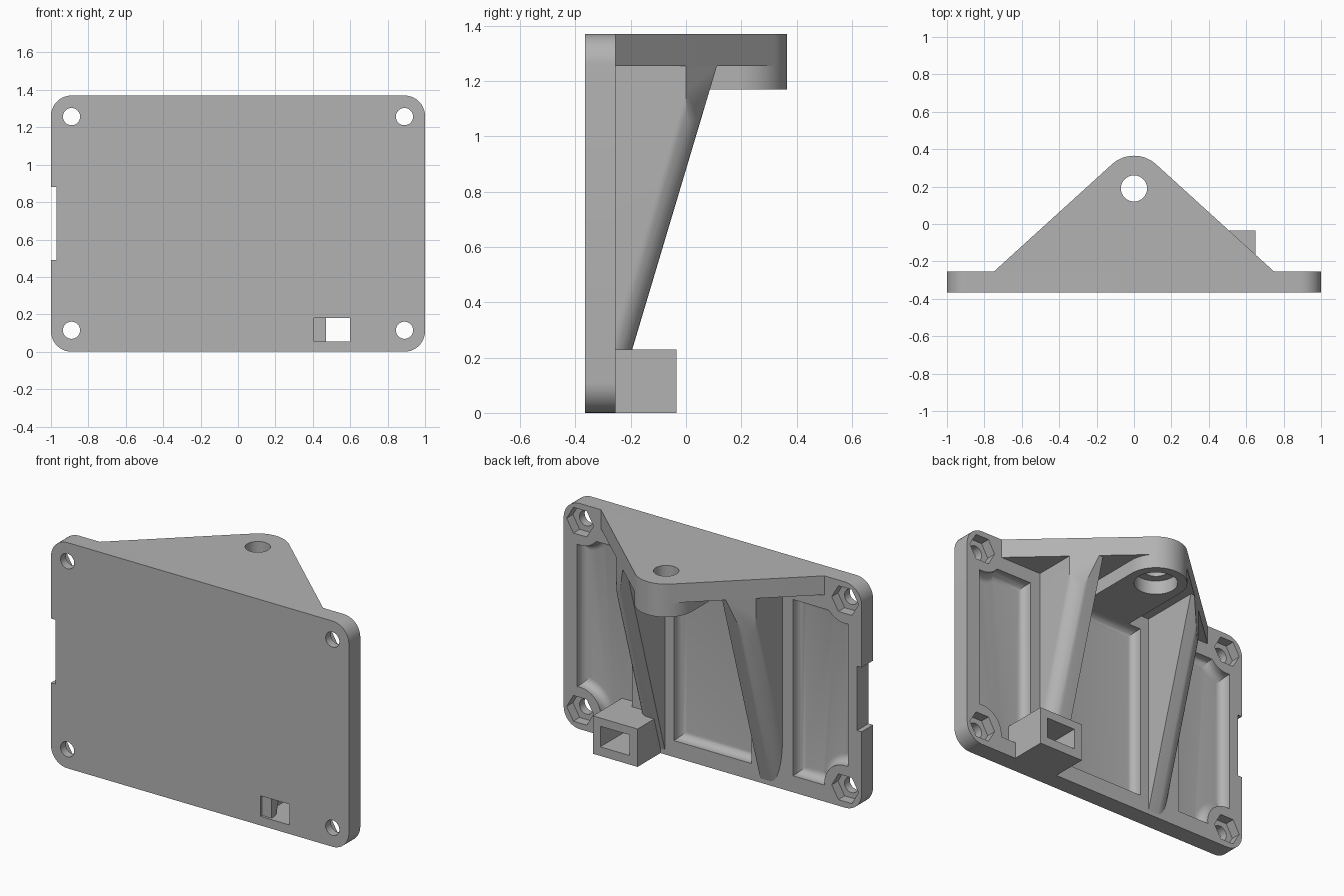
import bpy, bmesh, math
from mathutils import Vector

cube = bpy.data.objects.get("Cube")
if cube:
    bpy.data.objects.remove(cube, do_unlink=True)

grey = bpy.data.materials.new("plain grey")
grey.use_nodes = True
GREY = (0.45, 0.45, 0.45, 1)
grey.diffuse_color = GREY
grey.node_tree.nodes["Principled BSDF"].inputs["Base Color"].default_value = GREY

FRONT, BACK, TOP = -0.365, -0.255, 1.37
SHELF_Z, BOSS_Z = 1.255, 1.17
HOLE_X, HOLE_LOW, HOLE_HIGH = 0.89, 0.115, 1.257
BOSS_Y, BOSS_R = 0.19, 0.175
parts = []


def arc(cx, cy, r, a0, a1, n=10):
    """Points on an arc, angles in degrees."""
    angles = [math.radians(a0 + (a1 - a0) * i / n) for i in range(n + 1)]
    return [(cx + r * math.cos(a), cy + r * math.sin(a)) for a in angles]


def circle(cx, cy, r, n=40):
    return arc(cx, cy, r, 0, 360, n)[:-1]


def rect(x0, x1, y0, y1):
    return [(x0, y0), (x1, y0), (x1, y1), (x0, y1)]


def prism(name, pts, axis, lo, hi, bevel=0, pick=None):
    """Extrude an outline along an axis; bevel the edges chosen by pick."""
    place = {"x": lambda p, t: (t, p[0], p[1]),
             "y": lambda p, t: (p[0], t, p[1]),
             "z": lambda p, t: (p[0], p[1], t)}[axis]
    bm = bmesh.new()
    ends = [[bm.verts.new(place(p, t)) for p in pts] for t in (lo, hi)]
    for ring in ends:
        bm.faces.new(ring)
    n = len(pts)
    for i in range(n):
        j = (i + 1) % n
        bm.faces.new((ends[0][i], ends[0][j], ends[1][j], ends[1][i]))
    bmesh.ops.recalc_face_normals(bm, faces=bm.faces)
    if bevel:
        edges = [e for e in bm.edges if pick(e)]
        bmesh.ops.bevel(bm, geom=edges, offset=bevel, segments=6, profile=0.5,
                        affect='EDGES', clamp_overlap=False)
    mesh = bpy.data.meshes.new(name)
    bm.to_mesh(mesh)
    bm.free()
    mesh.materials.append(grey)
    obj = bpy.data.objects.new(name, mesh)
    bpy.context.collection.objects.link(obj)
    return obj


def combine(obj, helper, operation='DIFFERENCE'):
    """Apply a boolean and discard the helper."""
    mod = obj.modifiers.new("cut", 'BOOLEAN')
    mod.operation, mod.solver, mod.object = operation, 'EXACT', helper
    bpy.context.view_layer.objects.active = obj
    bpy.ops.object.modifier_apply(modifier=mod.name)
    bpy.data.objects.remove(helper, do_unlink=True)


# Back plate with rounded corners
r = 0.11
outline = (arc(1 - r, r, r, -90, 0) + arc(1 - r, TOP - r, r, 0, 90)
           + arc(r - 1, TOP - r, r, 90, 180) + arc(r - 1, r, r, 180, 270))
plate = prism("back_plate", outline, "y", FRONT, BACK)
parts.append(plate)

# Screw holes with hexagonal nut pockets
for x in (-HOLE_X, HOLE_X):
    for z in (HOLE_LOW, HOLE_HIGH):
        combine(plate, prism("hole", circle(x, z, 0.046, 32), "y", -0.5, 0))
        combine(plate, prism("pocket", circle(x, z, 0.09, 6), "y", -0.315, 0))

# Side notch
combine(plate, prism("notch", rect(-1.1, -0.97, 0.49, 0.88), "y", -0.5, 0))

# Filleted recesses in the back of the plate
FLOOR = -0.315


def on_floor(e):
    return all(abs(v.co.y - FLOOR) < 1e-4 for v in e.verts)


bottom, top, outer = 0.1, BOSS_Z, 0.91
side_outline = ([(0.54, top), (0.54, bottom)]
                + arc(HOLE_X, HOLE_LOW, 0.14, 186, 82)
                + arc(HOLE_X, HOLE_HIGH, 0.14, 278, 219))
for s in (-1, 1):
    pts = [(s * x, z) for x, z in side_outline]
    combine(plate, prism("side_recess", pts, "y", FLOOR, -0.1, 0.045, on_floor))
middle = rect(-0.26, 0.26, bottom, top)
combine(plate, prism("middle_recess", middle, "y", FLOOR, -0.1, 0.045, on_floor))

# Square socket block with a channel through block and plate
block = prism("socket_block", rect(0.35, 0.65, 0, 0.23), "y", -0.33, -0.035)
parts.append(block)
for obj in (plate, block):
    combine(obj, prism("channel", rect(0.405, 0.6, 0.055, 0.18), "y", -0.5, 0.1))

# Triangular top shelf with a rounded tip
reach = Vector((0.75, BACK - BOSS_Y))
tangent = math.degrees(math.atan2(reach.y, reach.x) + math.acos(BOSS_R / reach.length))
shelf_outline = ([(-0.75, BACK), (-0.75, -0.3), (0.75, -0.3), (0.75, BACK)]
                 + arc(0, BOSS_Y, BOSS_R, tangent, 180 - tangent, 16))
shelf = prism("top_shelf", shelf_outline, "z", SHELF_Z, TOP)
combine(shelf, prism("pivot_hole", circle(0, BOSS_Y, 0.07), "z", 1, 2))
parts.append(shelf)

# Thickened boss under the tip, with a wider bore
boss_outline = [(-BOSS_R, -0.3), (BOSS_R, -0.3)] + arc(0, BOSS_Y, BOSS_R, 0, 180, 28)
boss = prism("pivot_boss", boss_outline, "z", BOSS_Z, SHELF_Z)
combine(boss, prism("bore", circle(0, BOSS_Y, 0.122), "z", 1, 2))
parts.append(boss)

# Sloping ribs, rounded on the outer edge and trimmed to the shelf outline
rib_profile = [(-0.35, 0.01), (-0.26, 0.01), (0.112, SHELF_Z), (-0.35, SHELF_Z)]
trim_outline = [(x, y if y > -0.28 else -0.36) for x, y in shelf_outline]
for name, s in (("left_rib", 1), ("right_rib", -1)):
    def outer_slope(e):
        a, b = e.verts
        return (min(s * a.co.x, s * b.co.x) > 0.46
                and min(a.co.y, b.co.y) > -0.3)
    lo, hi = sorted((s * 0.32, s * 0.47))
    rib = prism(name, rib_profile, "x", lo, hi, 0.08, outer_slope)
    combine(rib, prism("trim", trim_outline, "z", -0.1, 1.5), 'INTERSECT')
    parts.append(rib)

# Smooth curved surfaces, keep edges sharp
bpy.ops.object.select_all(action='DESELECT')
for obj in parts:
    obj.select_set(True)
bpy.context.view_layer.objects.active = plate
bpy.ops.object.shade_smooth_by_angle(angle=math.radians(30))
